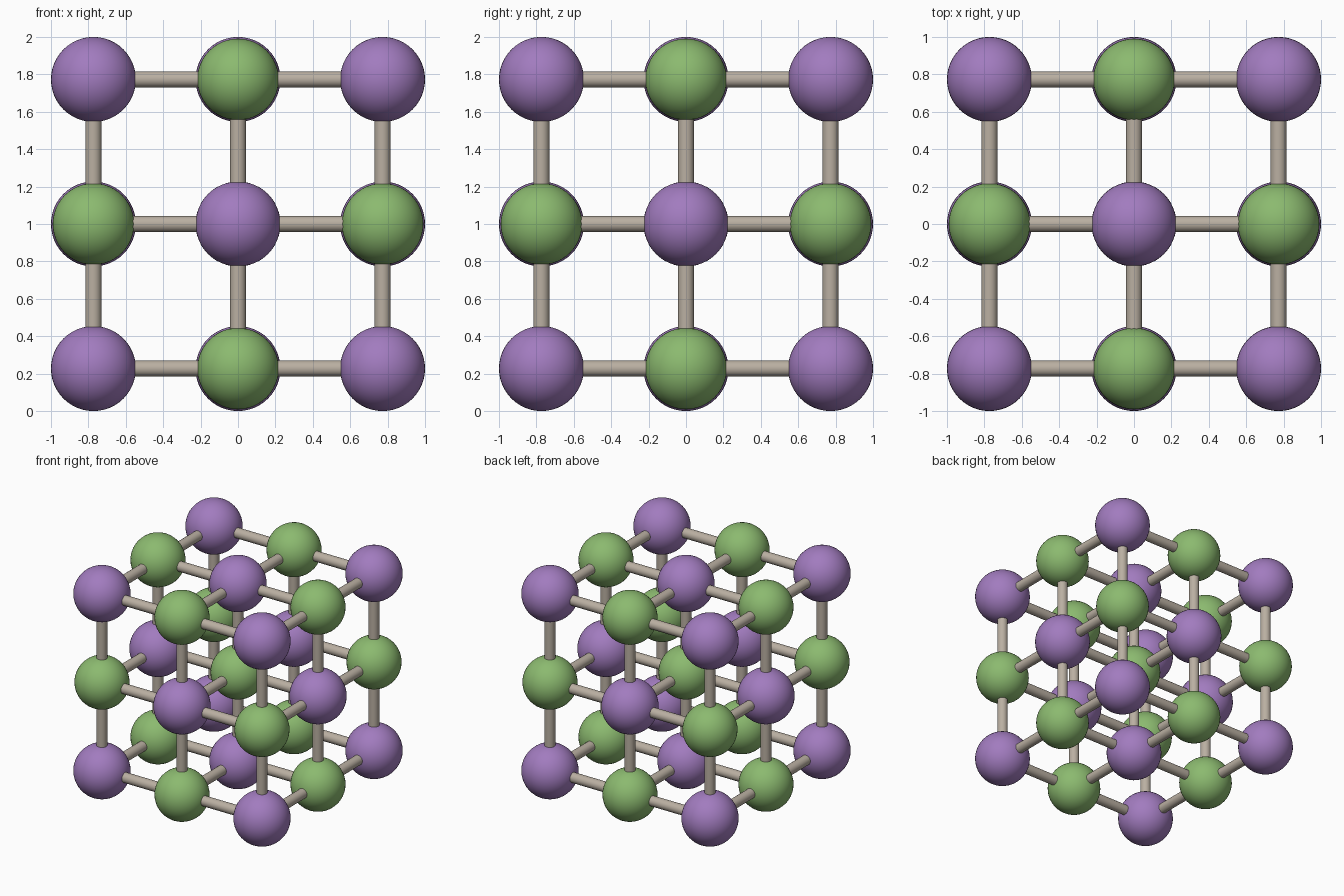
import bpy
import math
from mathutils import Vector

SPACING = 0.773
PURPLE_RADIUS = 0.227
GREEN_RADIUS = 0.218
ROD_RADIUS = 0.043

cube = bpy.data.objects.get("Cube")
if cube:
    bpy.data.objects.remove(cube, do_unlink=True)


def make_material(name, color):
    mat = bpy.data.materials.new(name)
    mat.use_nodes = True
    mat.diffuse_color = (*color, 1)
    bsdf = mat.node_tree.nodes["Principled BSDF"]
    bsdf.inputs["Base Color"].default_value = (*color, 1)
    return mat


def finish_mesh(name, mat):
    """Smooth and colour the active primitive, and keep only its mesh."""
    obj = bpy.context.object
    bpy.ops.object.shade_smooth_by_angle(angle=math.radians(40))
    mesh = obj.data
    mesh.name = name
    mesh.materials.append(mat)
    bpy.data.objects.remove(obj, do_unlink=True)
    return mesh


def ball_mesh(name, radius, mat):
    bpy.ops.mesh.primitive_uv_sphere_add(segments=48, ring_count=24, radius=radius)
    return finish_mesh(name, mat)


def place(name, mesh, location):
    obj = bpy.data.objects.new(name, mesh)
    obj.location = location
    bpy.context.collection.objects.link(obj)
    return obj


def node_position(cell):
    return Vector(cell) * SPACING + Vector((0, 0, 1))


purple = make_material("purple", (0.36, 0.20, 0.52))
green = make_material("green", (0.26, 0.49, 0.16))
beige = make_material("beige", (0.49, 0.43, 0.36))

# Shared meshes for the two kinds of ball and the rod
purple_ball = ball_mesh("purple_ball", PURPLE_RADIUS, purple)
green_ball = ball_mesh("green_ball", GREEN_RADIUS, green)
bpy.ops.mesh.primitive_cylinder_add(vertices=24, radius=ROD_RADIUS, depth=SPACING)
rod = finish_mesh("rod", beige)

# Balls alternate in colour through a cubic lattice; rods join neighbours
steps = (-1, 0, 1)
axes = [Vector((1, 0, 0)), Vector((0, 1, 0)), Vector((0, 0, 1))]
for cell in [(x, y, z) for x in steps for y in steps for z in steps]:
    here = node_position(cell)
    if sum(cell) % 2:
        place("purple_ball", purple_ball, here)
    else:
        place("green_ball", green_ball, here)
    for i, axis in enumerate(axes):
        if cell[i] < 1:
            link = place("rod_" + "xyz"[i], rod, here + axis * SPACING / 2)
            link.rotation_euler = axis.to_track_quat("Z", "Y").to_euler()
